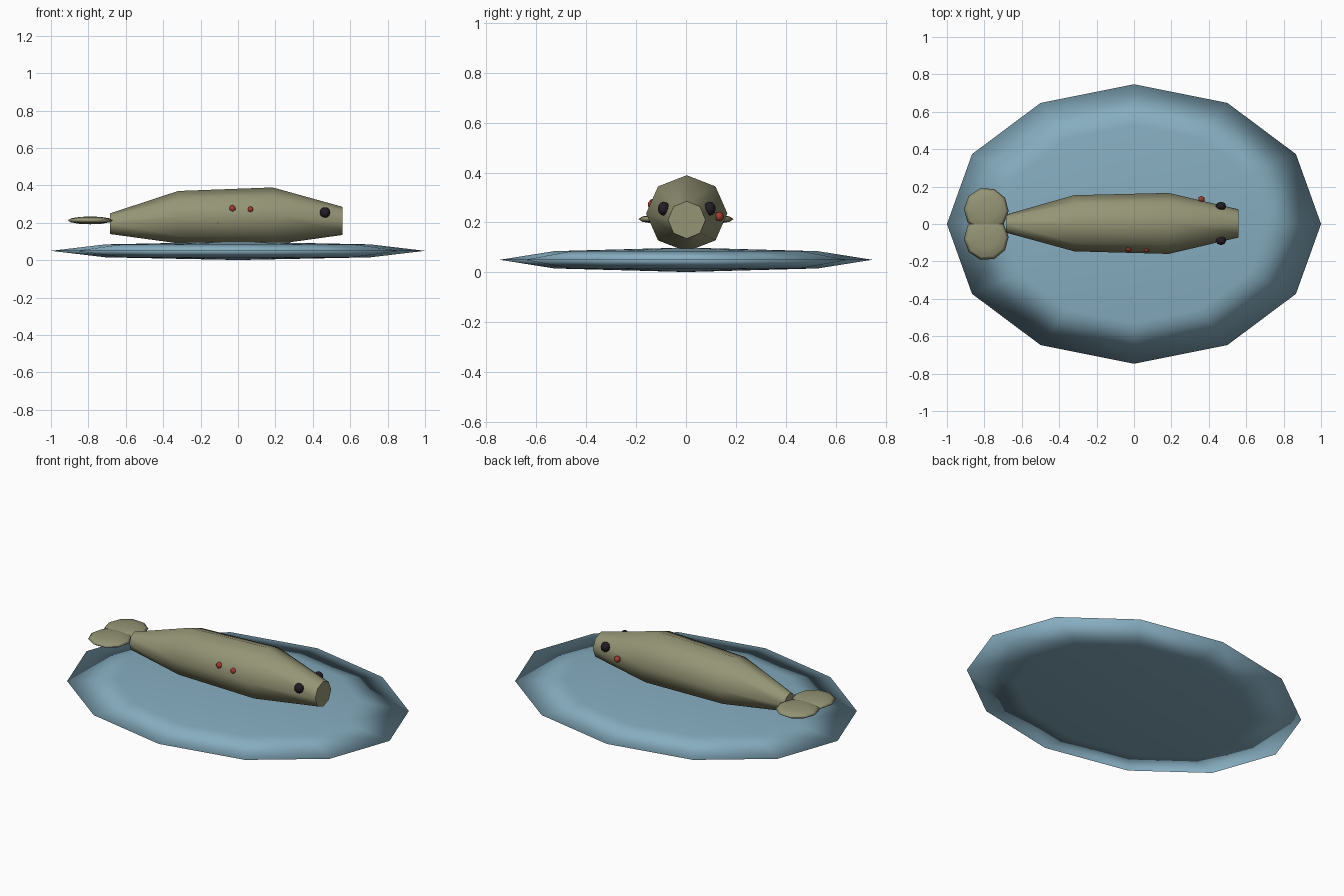
import bpy, bmesh, math
from mathutils import Matrix, Vector

if "Cube" in bpy.data.objects:
    bpy.data.objects.remove(bpy.data.objects["Cube"])


def material(name, rgb):
    m = bpy.data.materials.new(name)
    m.diffuse_color = (*rgb, 1)
    m.use_nodes = True
    m.node_tree.nodes["Principled BSDF"].inputs["Base Color"].default_value = m.diffuse_color
    return m


PLATE = material("plate blue", (0.24, 0.42, 0.53))
SKIN = material("olive skin", (0.30, 0.30, 0.18))
BLACK = material("eye black", (0.016, 0.012, 0.018))
RED = material("spot red", (0.36, 0.045, 0.03))


def finish(bm, name, mat, angle=None):
    bmesh.ops.recalc_face_normals(bm, faces=bm.faces)
    me = bpy.data.meshes.new(name)
    bm.to_mesh(me)
    bm.free()
    ob = bpy.data.objects.new(name, me)
    bpy.context.collection.objects.link(ob)
    me.materials.append(mat)
    for p in me.polygons:
        p.use_smooth = True
    if angle:
        me.set_sharp_from_angle(angle=math.radians(angle))
    return ob


def ellipsoid(name, loc, size, mat, seg, rings, turn=0.0):
    bm = bmesh.new()
    mtx = (Matrix.Translation(loc) @ Matrix.Rotation(math.radians(turn), 4, 'Z')
           @ Matrix.Diagonal((*size, 1)))
    bmesh.ops.create_uvsphere(bm, u_segments=seg, v_segments=rings, radius=1, matrix=mtx)
    return finish(bm, name, mat)


# shallow oval plate
ellipsoid("plate", (0, 0, 0.05), (1, 0.747, 0.049), PLATE, 12, 4)

# fish body: octagonal rings along x (x, y centre, z centre, y radius, z radius)
rings = [(-0.685, 0.002, 0.195, 0.048, 0.055),
         (-0.32, 0.004, 0.230, 0.150, 0.140),
         (0.185, 0.003, 0.236, 0.163, 0.153),
         (0.56, 0.003, 0.210, 0.075, 0.075)]
bm = bmesh.new()
loops = []
for x, cy, cz, ry, rz in rings:
    loops.append([bm.verts.new((x, cy + ry * math.cos(k * math.pi / 4),
                                cz + rz * math.sin(k * math.pi / 4))) for k in range(8)])
for a, b in zip(loops, loops[1:]):
    for k in range(8):
        j = (k + 1) % 8
        bm.faces.new((a[k], a[j], b[j], b[k]))
bm.faces.new(loops[0])
bm.faces.new(loops[-1])
finish(bm, "fish_body", SKIN, 60)

# overlapping tail lobes and eyes, one on each side
for side, word in ((1, "left"), (-1, "right")):
    ellipsoid("tail_lobe_" + word, (-0.79, 0.075 * side, 0.213),
              (0.12, 0.12, 0.021), SKIN, 10, 6, 15 * side)
    ellipsoid("eye_" + word, (0.465, 0.003 + 0.092 * side, 0.255),
              (0.028, 0.024, 0.028), BLACK, 8, 6)

# red spots on the flanks, one nearly sunk into the skin
spots = [(-0.03, -0.131, 0.276, 0.019), (0.067, -0.137, 0.271, 0.017),
         (-0.108, -0.123, 0.205, 0.017), (0.36, 0.133, 0.224, 0.019)]
for i, (x, y, z, r) in enumerate(spots):
    ellipsoid("red_spot_%d" % (i + 1), (x, y, z), (r, r, r), RED, 6, 5)
